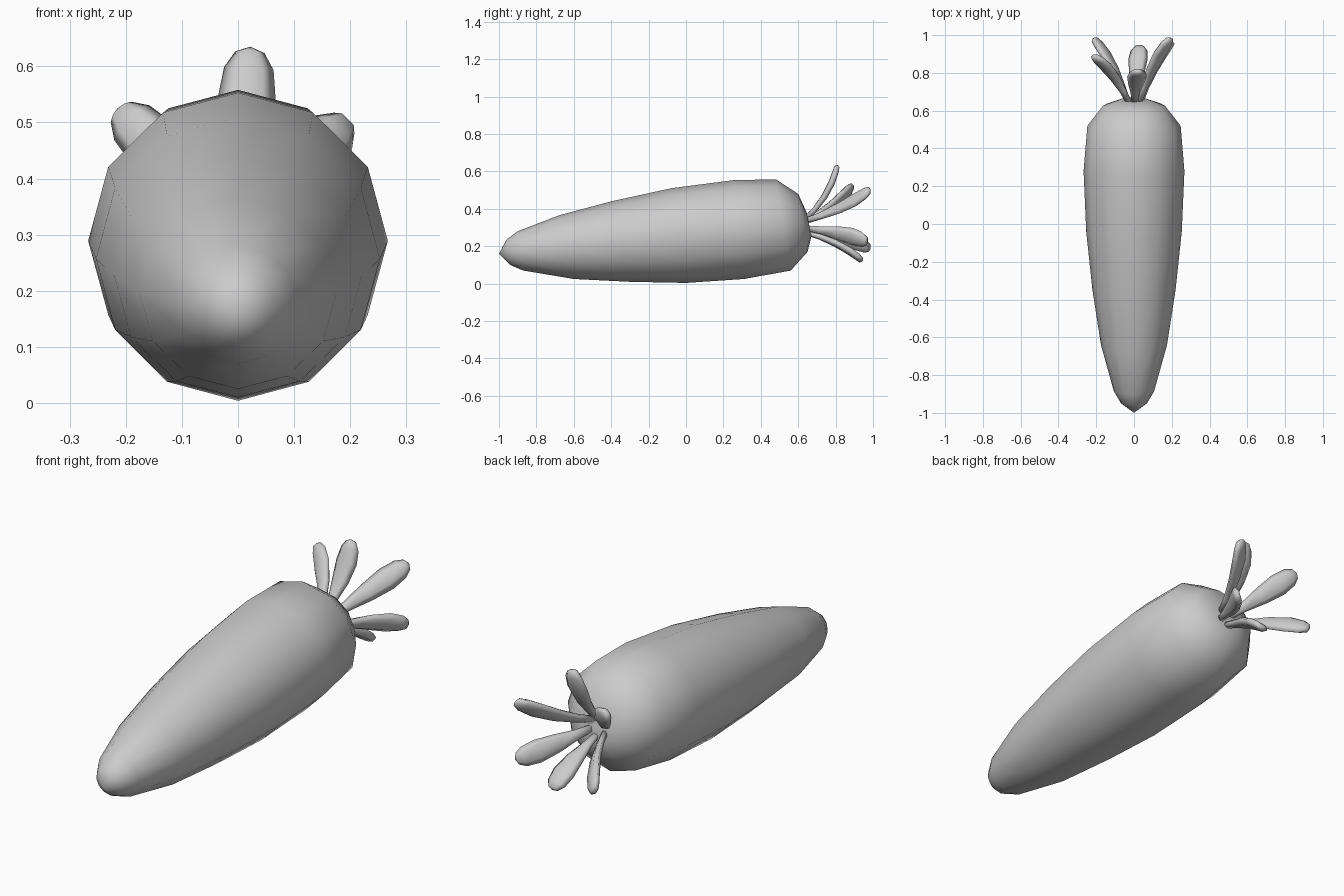
import bpy, bmesh, math
from mathutils import Vector

if "Cube" in bpy.data.objects:
    bpy.data.objects.remove(bpy.data.objects["Cube"], do_unlink=True)

grey = bpy.data.materials.new("plain grey")
grey.use_nodes = True
colour = (0.6, 0.6, 0.6, 1)
grey.diffuse_color = colour
grey.node_tree.nodes["Principled BSDF"].inputs["Base Color"].default_value = colour


def skin(name, rings, start, end):
    """Bridge rings of points in order and close both ends with a fan."""
    bm = bmesh.new()
    loops = [[bm.verts.new(p) for p in ring] for ring in rings]
    n = len(loops[0])
    for a, b in zip(loops, loops[1:]):
        for i in range(n):
            j = (i + 1) % n
            bm.faces.new((a[i], a[j], b[j], b[i]))
    for loop, tip in ((loops[0], start), (loops[-1], end)):
        apex = bm.verts.new(tip)
        for i in range(n):
            bm.faces.new((loop[i], loop[(i + 1) % n], apex))
    bmesh.ops.recalc_face_normals(bm, faces=bm.faces)
    mesh = bpy.data.meshes.new(name)
    bm.to_mesh(mesh)
    bm.free()
    mesh.materials.append(grey)
    mesh.shade_smooth()
    obj = bpy.data.objects.new(name, mesh)
    bpy.context.collection.objects.link(obj)
    return obj


# Root: leaning twelve-sided rings (top y, top z, bottom y, bottom z, half width)
profile = [
    (-0.96, 0.235, -0.94, 0.10, 0.068),
    (-0.90, 0.28, -0.87, 0.07, 0.107),
    (-0.68, 0.365, -0.60, 0.025, 0.175),
    (-0.40, 0.44, -0.30, 0.01, 0.22),
    (-0.08, 0.51, 0.00, 0.004, 0.253),
    (0.25, 0.553, 0.31, 0.025, 0.267),
    (0.48, 0.558, 0.56, 0.07, 0.247),
    (0.60, 0.48, 0.65, 0.17, 0.165),
    (0.645, 0.38, 0.67, 0.25, 0.075),
]
rings = []
for ty, tz, by, bz, w in profile:
    top, bottom = Vector((0, ty, tz)), Vector((0, by, bz))
    mid, up = (top + bottom) / 2, (top - bottom) / 2
    angles = [math.tau * i / 12 for i in range(12)]
    rings.append([mid + up * math.cos(a) + Vector((w * math.sin(a), 0, 0)) for a in angles])
skin("root", rings, (0, -1, 0.16), (0, 0.655, 0.31))

# Leaves: curved lens-shaped blades fanning out from the crown
crown = Vector((0, 0.64, 0.31))
section = [(1, 0), (0.55, 0.8), (-0.55, 0.8), (-1, 0), (-0.6, -0.7), (0.6, -0.7)]
stations = [(0, 0.3), (0.2, 0.45), (0.45, 0.8), (0.7, 1), (0.88, 0.85), (0.97, 0.5)]


def leaf(name, tip, half_width=0.052, half_thick=0.023):
    tip = Vector(tip)
    radial = Vector((tip.x, 0, tip.z - crown.z)).normalized()
    base = crown + radial * 0.035
    # The control point leans backwards first, so the blade flares outward
    bend = base.lerp(tip, 0.5) + Vector((0, 0.05, 0)) - radial * 0.02
    blade = []
    for t, s in stations:
        point = base * (1 - t) ** 2 + bend * 2 * t * (1 - t) + tip * t * t
        along = ((bend - base) * (1 - t) + (tip - bend) * t).normalized()
        across = along.cross(radial).normalized()
        normal = across.cross(along)
        thick = half_thick * (0.6 + 0.4 * s)
        blade.append([point + across * u * half_width * s + normal * v * thick
                      for u, v in section])
    skin(name, blade, base, tip)


leaf("leaf_top", (0.022, 0.81, 0.635))
leaf("leaf_upper_right", (-0.215, 0.89, 0.525))
leaf("leaf_upper_left", (0.195, 0.985, 0.505))
leaf("leaf_lower_right", (-0.215, 0.985, 0.19))
leaf("leaf_lower_left", (0.205, 0.97, 0.225))
leaf("leaf_bottom", (0.03, 0.945, 0.12))
